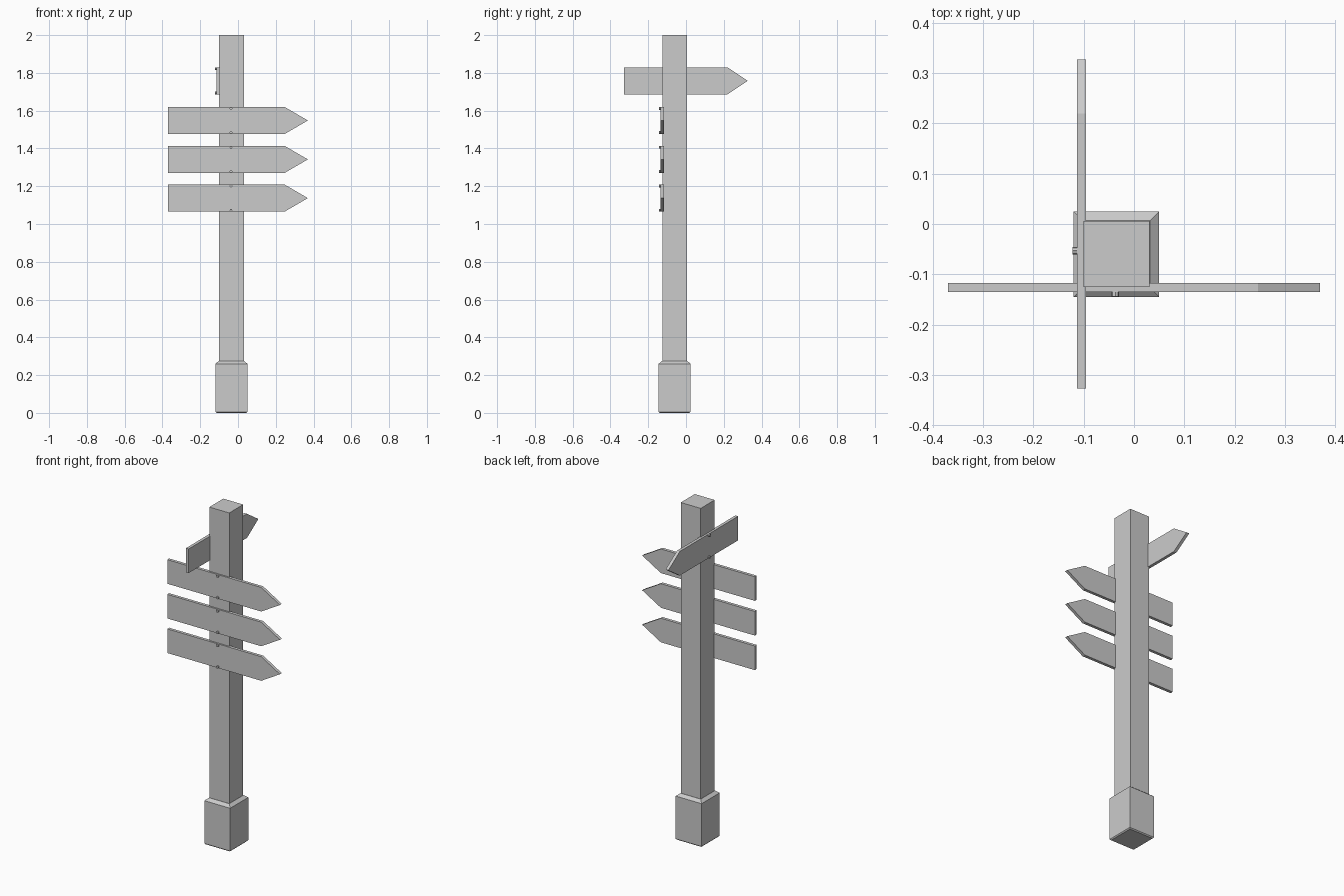
import bpy, bmesh
from mathutils import Matrix, Vector

if "Cube" in bpy.data.objects:
    bpy.data.objects.remove(bpy.data.objects["Cube"])

CX, CY = -0.035, -0.06   # post axis


def add_object(name, bm, matrix=Matrix()):
    bmesh.ops.recalc_face_normals(bm, faces=bm.faces)
    bm.transform(matrix)
    mesh = bpy.data.meshes.new(name)
    bm.to_mesh(mesh)
    bm.free()
    obj = bpy.data.objects.new(name, mesh)
    bpy.context.collection.objects.link(obj)
    return obj


def square_loft(name, sections):
    """Stack of square cross-sections (half width, z) around the post axis."""
    bm = bmesh.new()
    rings = [[bm.verts.new((CX + sx * h, CY + sy * h, z))
              for sx, sy in ((-1, -1), (1, -1), (1, 1), (-1, 1))]
             for h, z in sections]
    for a, b in zip(rings, rings[1:]):
        for i in range(4):
            j = (i + 1) % 4
            bm.faces.new((a[i], a[j], b[j], b[i]))
    bm.faces.new(rings[0])
    bm.faces.new(rings[-1])
    return add_object(name, bm)


def arrow_board(name, matrix, tail, shoulder, tip, half_height=0.0715, thick=0.018):
    """Pointed board along local x, front face on local y = 0, facing -y."""
    outline = [(tail, -half_height), (shoulder, -half_height), (tip, 0),
               (shoulder, half_height), (tail, half_height)]
    bm = bmesh.new()
    face = bm.faces.new([bm.verts.new((x, 0, z)) for x, z in outline])
    new = bmesh.ops.extrude_face_region(bm, geom=[face])["geom"]
    bmesh.ops.translate(bm, vec=(0, thick, 0),
                        verts=[v for v in new if isinstance(v, bmesh.types.BMVert)])
    return add_object(name, bm, matrix)


def bolt(name, matrix, x, z):
    """Small round bolt head standing out of a board's front face."""
    bm = bmesh.new()
    bmesh.ops.create_cone(bm, cap_ends=True, segments=8, radius1=0.0075,
                          radius2=0.0075, depth=0.016)
    turn = Matrix.Rotation(1.5707963, 4, 'X')
    return add_object(name, bm, matrix @ Matrix.Translation((x, -0.001, z)) @ turn)


# Post and footing with sloped top edge
square_loft("post", [(0.0655, 0.2), (0.0655, 2.0)])
square_loft("footing", [(0.079, 0.0), (0.085, 0.006), (0.085, 0.26), (0.0665, 0.275)])

# Three front boards and one board on the left face pointing back
side_turn = Matrix(((0, 1, 0, 0), (1, 0, 0, 0), (0, 0, 1, 0), (0, 0, 0, 1)))
boards = [("front_board_%d" % (i + 1), Matrix.Translation((0, -0.135, z)),
           (-0.37, 0.247, 0.37), -0.037)
          for i, z in enumerate((1.548, 1.342, 1.137))]
boards.append(("side_board", Matrix.Translation((-0.113, 0, 1.758)) @ side_turn,
               (-0.327, 0.22, 0.327), -0.053))

for name, matrix, lengths, bolt_x in boards:
    board = arrow_board(name, matrix, *lengths)
    parts = [board] + [bolt("%s_bolt_%s" % (name, tag), matrix, bolt_x, z)
                       for tag, z in (("top", 0.064), ("bottom", -0.064))]
    # The side placement is mirrored, so turn its faces outward again
    if matrix.determinant() < 0:
        for part in parts:
            part.data.flip_normals()
